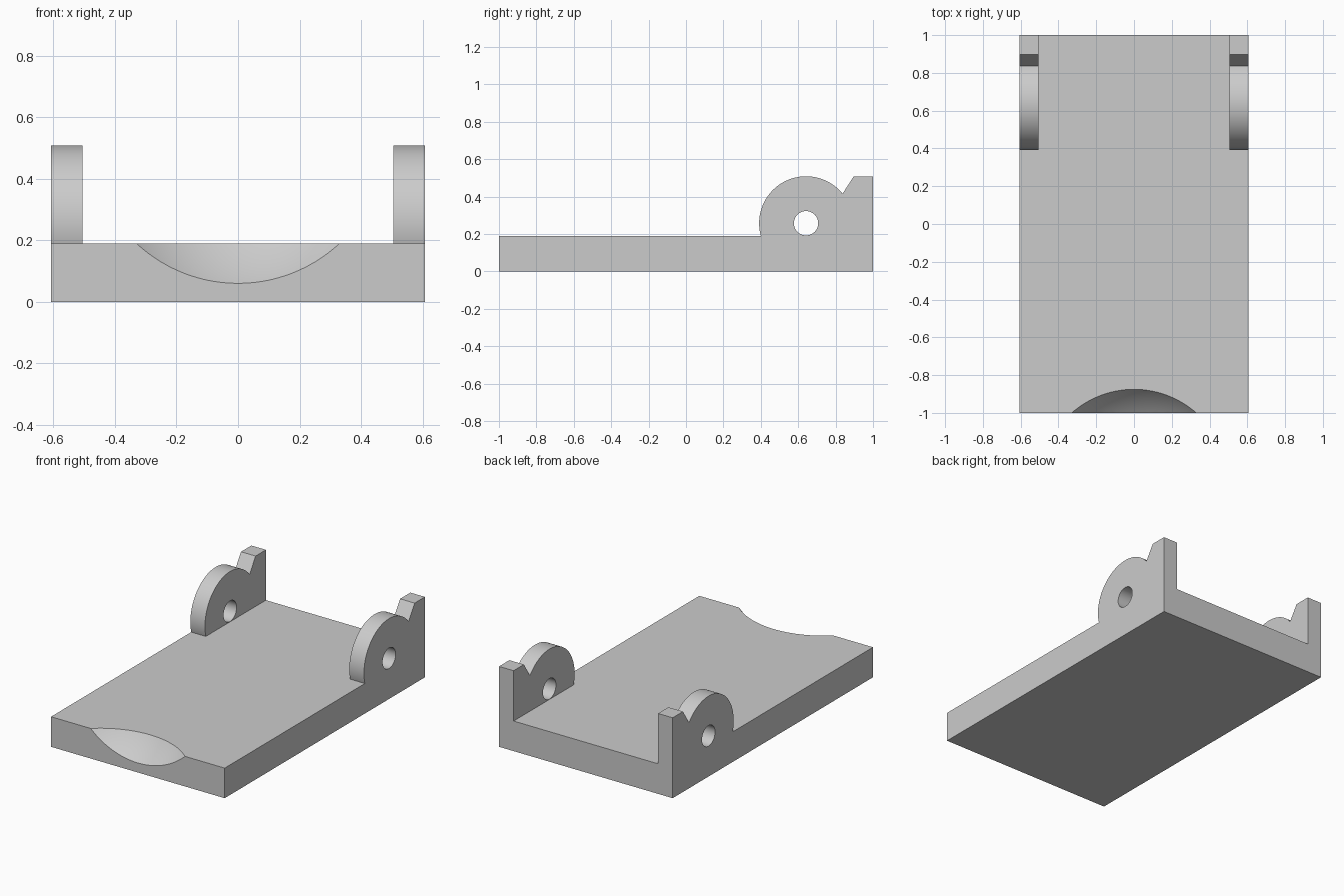
import bpy, bmesh, math

cube = bpy.data.objects.get("Cube")
if cube:
    bpy.data.objects.remove(cube, do_unlink=True)

HALF_W, EAR_IN, DECK = 0.607, 0.505, 0.19
PIVOT_Y, PIVOT_Z, EAR_R, HOLE_R = 0.642, 0.257, 0.251, 0.065
TOP = PIVOT_Z + EAR_R

grey = bpy.data.materials.new("light grey")
grey.use_nodes = True
colour = (0.6, 0.6, 0.6, 1)
grey.diffuse_color = colour
grey.node_tree.nodes["Principled BSDF"].inputs["Base Color"].default_value = colour


def activate(obj):
    bpy.ops.object.select_all(action="DESELECT")
    obj.select_set(True)
    bpy.context.view_layer.objects.active = obj


def extrude_profile(name, points, x0, x1):
    """Solid made from a (y, z) outline swept along x."""
    bm = bmesh.new()
    face = bm.faces.new([bm.verts.new((x0, y, z)) for y, z in points])
    ext = bmesh.ops.extrude_face_region(bm, geom=[face])["geom"]
    verts = [g for g in ext if isinstance(g, bmesh.types.BMVert)]
    bmesh.ops.translate(bm, verts=verts, vec=(x1 - x0, 0, 0))
    bmesh.ops.recalc_face_normals(bm, faces=bm.faces)
    mesh = bpy.data.meshes.new(name)
    bm.to_mesh(mesh)
    bm.free()
    obj = bpy.data.objects.new(name, mesh)
    bpy.context.collection.objects.link(obj)
    mesh.materials.append(grey)
    return obj


def cut(obj, cutter):
    cutter.hide_render = True
    cutter.data.materials.append(grey)
    activate(obj)
    mod = obj.modifiers.new("cut", "BOOLEAN")
    mod.operation, mod.solver, mod.object = "DIFFERENCE", "EXACT", cutter
    bpy.ops.object.modifier_apply(modifier=mod.name)
    bpy.data.objects.remove(cutter, do_unlink=True)
    activate(obj)
    bpy.ops.object.shade_smooth_by_angle(angle=math.radians(25))


# Base plate with a spherical thumb scoop in the front edge
plate = extrude_profile("base_plate", [(-1, 0), (1, 0), (1, DECK), (-1, DECK)],
                        -HALF_W, HALF_W)
bpy.ops.mesh.primitive_uv_sphere_add(segments=128, ring_count=64, radius=0.611,
                                     location=(0, -1.373, 0.544))
cut(plate, bpy.context.object)

# Hinge ear outline: round lobe, notch, then square back post
start = math.pi - math.asin((DECK - PIVOT_Z) / EAR_R)
end = math.acos((0.837 - PIVOT_Y) / EAR_R)
steps = 64
outline = []
for i in range(steps + 1):
    a = start + (end - start) * i / steps
    outline.append((PIVOT_Y + EAR_R * math.cos(a), PIVOT_Z + EAR_R * math.sin(a)))
outline += [(0.897, TOP), (1, TOP), (1, DECK)]

# Pair of hinge ears with pin holes
for side, name in ((1, "left_hinge_ear"), (-1, "right_hinge_ear")):
    ear = extrude_profile(name, outline, side * EAR_IN, side * HALF_W)
    bpy.ops.mesh.primitive_cylinder_add(
        vertices=64, radius=HOLE_R, depth=0.4, rotation=(0, math.pi / 2, 0),
        location=(side * (EAR_IN + HALF_W) / 2, PIVOT_Y, PIVOT_Z))
    cut(ear, bpy.context.object)
